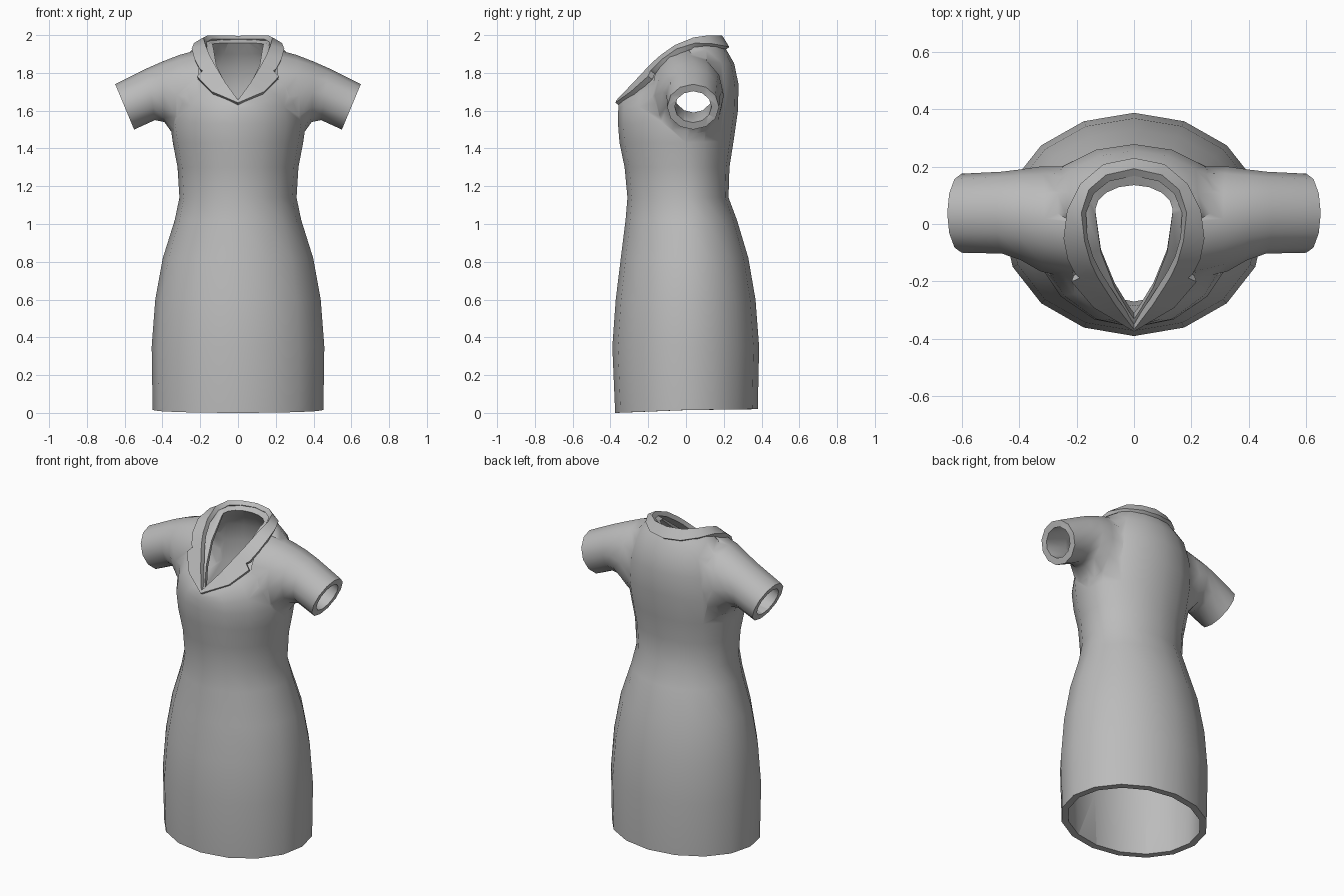
import bpy, bmesh
from math import sin, cos, pi, radians
from mathutils import Vector

cube = bpy.data.objects.get("Cube")
if cube:
    bpy.data.objects.remove(cube, do_unlink=True)

grey = bpy.data.materials.new("grey_cloth")
grey.use_nodes = True
COLOUR = (0.5, 0.5, 0.5, 1)
grey.diffuse_color = COLOUR
grey.node_tree.nodes["Principled BSDF"].inputs["Base Color"].default_value = COLOUR


def finish(name, bm):
    bmesh.ops.recalc_face_normals(bm, faces=bm.faces)
    mesh = bpy.data.meshes.new(name)
    bm.to_mesh(mesh)
    bm.free()
    mesh.materials.append(grey)
    obj = bpy.data.objects.new(name, mesh)
    bpy.context.collection.objects.link(obj)
    return obj


def loft(name, rings):
    """Closed solid through a list of rings, capped with fans."""
    bm = bmesh.new()
    rows = [[bm.verts.new(p) for p in ring] for ring in rings]
    n = len(rows[0])
    for a, b in zip(rows, rows[1:]):
        for i in range(n):
            j = (i + 1) % n
            bm.faces.new((a[i], a[j], b[j], b[i]))
    for row in (rows[0], rows[-1]):
        hub = bm.verts.new(sum((v.co for v in row), Vector()) / n)
        for i in range(n):
            bm.faces.new((row[i], row[(i + 1) % n], hub))
    return finish(name, bm)


# Body rings: half width, front y, back y, centre y, front z, side z, back z, vee
BODY = [
    (.452, -.375, .380, 0, 0, .015, .02, 1),
    (.457, -.390, .387, 0, .35, .35, .35, 1),
    (.438, -.372, .368, 0, .6, .6, .6, 1),
    (.398, -.345, .330, 0, .82, .82, .82, 1),
    (.335, -.320, .270, 0, 1.02, 1.02, 1.02, 1),
    (.310, -.310, .225, 0, 1.14, 1.14, 1.14, 1),
    (.320, -.325, .230, 0, 1.3, 1.3, 1.3, 1),
    (.345, -.352, .252, 0, 1.43, 1.43, 1.44, 1),
    (.362, -.360, .275, .01, 1.53, 1.55, 1.6, 1),
    (.345, -.360, .278, .02, 1.58, 1.72, 1.74, 1),
    (.305, -.358, .255, .03, 1.61, 1.86, 1.85, 1.1),
    (.240, -.358, .215, .04, 1.63, 1.925, 1.92, 1.3),
    (.175, -.350, .175, .05, 1.645, 1.97, 1.98, 2),
]


def body_ring(row, t=0.0, drop=0.0):
    hw, yf, yb, yc, zf, zs, zb, vee = row
    hw, yf, yb = hw - t, yf + t, yb - t
    ring = []
    for i in range(16):
        a = 2 * pi * i / 16
        s, c = sin(a), cos(a)
        front = c < 0
        x = hw * abs(s) ** (vee if front else 1) * (1 if s > 0 else -1)
        y = yc + abs(c) * ((yf if front else yb) - yc)
        z = zs + abs(c) * ((zf if front else zb) - zs) - drop
        ring.append(Vector((x, y, z)))
    return ring


# Sleeve stations: top x, top z, bottom x, bottom z, front y, back y
SLEEVE = [
    (.20, 1.925, .24, 1.40, -.19, .20),
    (.31, 1.895, .34, 1.47, -.165, .20),
    (.40, 1.860, .39, 1.54, -.125, .19),
    (.48, 1.825, .44, 1.55, -.103, .182),
    (.65, 1.740, .55, 1.50, -.100, .175),
]


def sleeve_ring(row, side, t=0.0, push=0.0):
    tx, tz, bx, bz, yf, yb = row
    centre = Vector(((tx + bx) / 2 + push, (yf + yb) / 2, (tz + bz) / 2 - push / 2))
    up = Vector((tx - bx, 0, tz - bz)) / 2
    up *= 1 - t / up.length
    depth = (yb - yf) / 2 - t
    ring = []
    for i in range(12):
        a = 2 * pi * i / 12
        p = centre + up * cos(a) + Vector((0, depth * sin(a), 0))
        ring.append(Vector((p.x * side, p.y, p.z)))
    return ring


# Outer shell and the hollows cut from it
dress = loft("dress_body", [body_ring(r) for r in BODY])
WALL = 0.04
hollow = [body_ring(r, WALL, 0.02 if r[5] > 1.6 else 0) for r in BODY]
hollow.insert(0, [p - Vector((0, 0, .1)) for p in hollow[0]])
hollow.append([p + Vector((0, -.08, .13)) for p in hollow[-1]])
steps = [("DIFFERENCE", loft("body_hollow", hollow))]
for side, label in ((1, "left"), (-1, "right")):
    outer = [sleeve_ring(r, side) for r in SLEEVE]
    inner = [sleeve_ring(r, side, WALL) for r in SLEEVE]
    inner.append(sleeve_ring(SLEEVE[-1], side, WALL, .1))
    steps.insert(0, ("UNION", loft(label + "_sleeve", outer)))
    steps.append(("DIFFERENCE", loft(label + "_sleeve_hollow", inner)))

bpy.context.view_layer.objects.active = dress
for kind, tool in steps:
    mod = dress.modifiers.new(kind, "BOOLEAN")
    mod.operation, mod.object, mod.solver = kind, tool, "EXACT"
    bpy.ops.object.modifier_apply(modifier=mod.name)
    bpy.data.objects.remove(tool, do_unlink=True)

# Notched collar: neckline point and outer edge point, from back to front
COLLAR = [
    ((0, .175, 1.985), (0, .212, 1.925)),
    ((.09, .155, 1.985), (.10, .192, 1.93)),
    ((.145, .11, 1.985), (.175, .13, 1.94)),
    ((.172, .04, 1.97), (.222, .05, 1.94)),
    ((.165, -.05, 1.93), (.238, -.04, 1.91)),
    ((.145, -.12, 1.88), (.225, -.11, 1.86)),
    ((.128, -.155, 1.85), (.198, -.16, 1.81)),
    ((.120, -.17, 1.835), (.182, -.172, 1.80)),
    ((.108, -.19, 1.815), (.212, -.185, 1.77)),
    ((.06, -.265, 1.735), (.135, -.275, 1.69)),
    ((0, -.35, 1.645), (0, -.357, 1.63)),
]
bm = bmesh.new()
for side in (1, -1):
    rows = [[bm.verts.new((p[0] * side, p[1], p[2])) for p in pair] for pair in COLLAR]
    for a, b in zip(rows, rows[1:]):
        bm.faces.new((a[0], a[1], b[1], b[0])[::side])
bmesh.ops.remove_doubles(bm, verts=bm.verts, dist=0.001)
bm.normal_update()
# Thicken the collar outward from the shoulder
if sum(f.normal.z for f in bm.faces) < 0:
    bmesh.ops.reverse_faces(bm, faces=bm.faces)
mesh = bpy.data.meshes.new("collar")
bm.to_mesh(mesh)
bm.free()
mesh.materials.append(grey)
collar = bpy.data.objects.new("collar", mesh)
bpy.context.collection.objects.link(collar)
solid = collar.modifiers.new("thickness", "SOLIDIFY")
solid.thickness, solid.offset = 0.03, 0.4
bpy.context.view_layer.objects.active = collar
bpy.ops.object.modifier_apply(modifier=solid.name)

for obj, angle in ((dress, 50), (collar, 35)):
    bpy.ops.object.select_all(action="DESELECT")
    obj.select_set(True)
    bpy.context.view_layer.objects.active = obj
    bpy.ops.object.shade_smooth_by_angle(angle=radians(angle))
